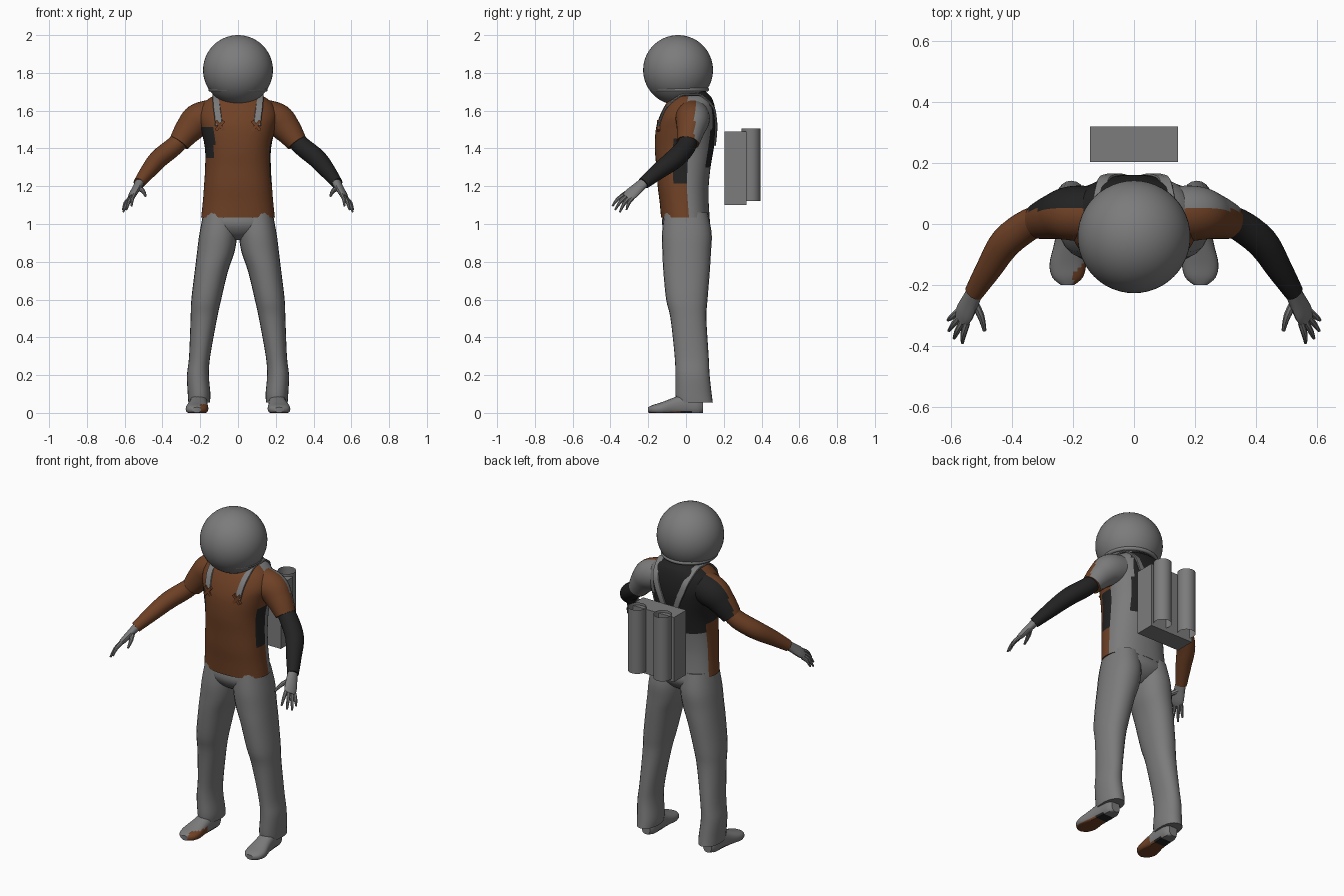
import bpy, bmesh, math
from mathutils import Vector, Matrix
from mathutils.bvhtree import BVHTree

if "Cube" in bpy.data.objects:
    bpy.data.objects.remove(bpy.data.objects["Cube"])

X, Y, Z = Vector((1, 0, 0)), Vector((0, 1, 0)), Vector((0, 0, 1))
GREY, BROWN, BLACK = 0, 1, 2
mats = []
for name, col in (("suit grey", (.2, .2, .2)), ("shirt brown", (.16, .053, .019)),
                  ("dark cloth", (.016, .016, .016))):
    m = bpy.data.materials.new(name)
    m.diffuse_color = (*col, 1)
    m.use_nodes = True
    m.node_tree.nodes["Principled BSDF"].inputs["Base Color"].default_value = m.diffuse_color
    mats.append(m)


def finish(name, bm, rule=GREY, angle=40):
    """Turn a bmesh into an object, colouring faces by a constant or a rule."""
    bmesh.ops.recalc_face_normals(bm, faces=bm.faces)
    for f in bm.faces:
        f.material_index = rule(f.calc_center_median(), f.normal) if callable(rule) else rule
    me = bpy.data.meshes.new(name)
    bm.to_mesh(me)
    bm.free()
    for m in mats:
        me.materials.append(m)
    me.shade_smooth()
    me.set_sharp_from_angle(angle=math.radians(angle))
    ob = bpy.data.objects.new(name, me)
    bpy.context.collection.objects.link(ob)
    return ob


def resample(secs, k):
    """Catmull-Rom interpolation of section tuples."""
    out = []
    for i in range(len(secs) - 1):
        p0, p1 = secs[max(i - 1, 0)], secs[i]
        p2, p3 = secs[i + 1], secs[min(i + 2, len(secs) - 1)]
        for j in range(k):
            t = j / k
            out.append([.5 * (2 * b + (c - a) * t + (2 * a - 5 * b + 4 * c - d) * t * t
                              + (3 * b - a - 3 * c + d) * t ** 3)
                        for a, b, c, d in zip(p0, p1, p2, p3)])
    return out + [list(secs[-1])]


def loft(name, secs, rule=GREY, axes=None, ref=Y, n=24, k=4, p=2.0, floor=False):
    """Skin (x, y, z, ra, rb) sections, on fixed axes or perpendicular to the path."""
    secs = resample(secs, k)
    pts = [Vector(s[:3]) for s in secs]
    bm = bmesh.new()
    rings = []
    for i, s in enumerate(secs):
        if axes:
            a, b = axes
        else:
            t = (pts[min(i + 1, len(pts) - 1)] - pts[max(i - 1, 0)]).normalized()
            a = (ref - t * ref.dot(t)).normalized()
            b = t.cross(a)
        ring = []
        for j in range(n):
            u = 2 * math.pi * j / n
            c, d = [math.copysign(abs(v) ** (2 / p), v) for v in (math.cos(u), math.sin(u))]
            co = pts[i] + a * (s[3] * c) + b * (s[4] * d)
            if floor:
                co.z = max(co.z, 0)
            ring.append(bm.verts.new(co))
        rings.append(ring)
    for r, q in zip(rings, rings[1:]):
        for j in range(n):
            bm.faces.new((r[j], r[(j + 1) % n], q[(j + 1) % n], q[j]))
    bm.faces.new(rings[0])
    bm.faces.new(rings[-1])
    return finish(name, bm, rule)


def body(rows):
    """(x, z, half width, y front, y back) rows to loft sections."""
    return [(x, (f + b) / 2, z, w, (b - f) / 2) for x, z, w, f, b in rows]


def box(name, size, loc, rule, rot=0, bevel=0):
    bm = bmesh.new()
    bmesh.ops.create_cube(bm, size=1, matrix=Matrix.Translation(loc) @ Matrix.Rotation(rot, 4, 'Y')
                          @ Matrix.Diagonal((*size, 1)))
    if bevel:
        bmesh.ops.bevel(bm, geom=bm.edges[:], offset=bevel, segments=1, affect='EDGES')
    return finish(name, bm, rule, 20)


# Shirt: brown front, dark upper back, grey lower and right back
def shirt_colour(c, n):
    if c.y < (.01 if c.x > 0 else .04):
        if c.x < -.125 and 1.35 < c.z < 1.51:
            return BLACK
        if c.x > .14 and 1.22 < c.z < 1.45 and c.y > -.07:
            return BLACK
        return BROWN
    return BLACK if c.z > 1.3 and c.x < .12 else GREY


torso = loft("shirt", body([
    (0, 1.035, .195, -.132, .125), (0, 1.12, .186, -.14, .12), (0, 1.2, .18, -.15, .12),
    (0, 1.3, .174, -.157, .13), (0, 1.4, .175, -.165, .147), (0, 1.5, .195, -.16, .16),
    (0, 1.57, .21, -.14, .16), (0, 1.63, .19, -.11, .15), (0, 1.67, .145, -.08, .135),
    (0, 1.69, .1, -.06, .115), (0, 1.75, .065, -.07, .06)]),
    shirt_colour, (X, Y), n=56, k=6, p=2.3)

# Trousers
loft("pelvis", body([(0, 1.06, .18, -.12, .118), (0, 1.0, .19, -.127, .128),
                     (0, .95, .13, -.1, .1), (0, .915, .04, -.05, .05)]), GREY, (X, Y), p=2.3)
leg_rows = [(.095, 1.06, .088, -.115, .115), (.104, .95, .1, -.127, .136),
            (.118, .85, .099, -.125, .132), (.141, .75, .088, -.12, .126),
            (.168, .6, .079, -.105, .114), (.181, .5, .07, -.082, .108),
            (.203, .3, .056, -.06, .12), (.212, .2, .058, -.056, .125),
            (.206, .1, .06, -.056, .136), (.206, .055, .057, -.05, .142)]


def shoe_colour(c, n):
    if n.z < -.6 or c.z < .006:
        return BROWN if c.y < -.03 else BLACK if c.y < .03 else GREY
    return BROWN if -.2 < c.x < 0 and c.y < -.06 and c.z < .045 else GREY


bvh = BVHTree.FromPolygons([v.co for v in torso.data.vertices],
                           [p.vertices[:] for p in torso.data.polygons])


def on_torso(x, other, direction):
    """Hit point on the shirt, looking along y or down z."""
    start = Vector((x, other, 3)) if direction.z else Vector((x, -2 * direction.y, other))
    hit, normal = bvh.ray_cast(start, direction)[:2]
    if normal.dot(direction) > 0:
        normal = -normal
    return hit + normal * .004


for s, side in ((-1, "left"), (1, "right")):
    def mir(rows):
        return [(s * r[0], *r[1:]) for r in rows]

    loft(side + "_trouser_leg", body(mir(leg_rows)), GREY, (X, Y), p=2.2)

    # Shoe, flat on the ground
    loft(side + "_shoe", mir([(.205, .09, .035, .028, .035), (.205, .06, .04, .043, .055),
                              (.207, 0, .045, .046, .06), (.211, -.06, .035, .05, .048),
                              (.217, -.13, .022, .06, .034), (.218, -.175, .018, .05, .024),
                              (.218, -.2, .016, .022, .014)]),
         shoe_colour, (X, Z), p=2.4, floor=True)

    # Short sleeve, forearm and cuff
    back = BLACK if s < 0 else GREY
    loft(side + "_sleeve", mir([(.08, .03, 1.58, .09, .085), (.2, .035, 1.553, .09, .09),
                                (.26, .025, 1.5, .075, .075), (.312, .01, 1.43, .06, .056)]),
         lambda c, n: back if c.y > .045 else BROWN, n=32, k=6)
    loft(side + "_arm", mir([(.28, .018, 1.47, .045, .045), (.34, 0, 1.41, .052, .05),
                             (.42, -.06, 1.345, .053, .05), (.475, -.145, 1.28, .044, .042),
                             (.525, -.225, 1.215, .033, .03)]),
         BLACK if s > 0 else BROWN)

    # Hand with four fingers and a thumb
    across = Vector((s * .5, .75, -.4)).normalized()
    loft(side + "_palm", mir([(.515, -.21, 1.23, .028, .025), (.535, -.25, 1.195, .033, .021),
                              (.555, -.29, 1.16, .038, .018), (.567, -.315, 1.14, .032, .012)]),
         ref=across, n=14)
    knuckle = Vector((s * .562, -.305, 1.145))
    tips = [(.563, -.39, 1.095), (.59, -.375, 1.075), (.607, -.35, 1.063), (.61, -.315, 1.075)]
    for i, tip in enumerate(tips):
        a = knuckle + across * (i - 1.5) * .018
        b = Vector((s * tip[0], *tip[1:]))
        mid = a.lerp(b, .5) + Vector((s * .004, -.004, .006))
        loft(f"{side}_finger_{i + 1}", [(*a, .011, .011), (*mid, .01, .01), (*b, .005, .005)],
             ref=across, n=8, k=3)
    loft(side + "_thumb", mir([(.53, -.25, 1.19, .015, .015), (.503, -.3, 1.175, .012, .012),
                               (.49, -.35, 1.148, .006, .006)]), ref=X, n=8, k=3)

    # Harness strap over the shoulder, meeting low on the back
    path = [on_torso(s * x, z, Y) for x, z in ((.1, 1.52), (.105, 1.57), (.112, 1.62))]
    path += [on_torso(s * .115, y, -Z) for y in (-.03, .03, .08)]
    path += [on_torso(s * x, z, -Y) for x, z in ((.1, 1.62), (.08, 1.56), (.055, 1.5), (.03, 1.42))]
    loft(side + "_strap", [(*q, .019, .006) for q in path], ref=X, n=8, k=3, p=5)

    # Crossed strap buckle
    q = on_torso(s * .095, 1.52, Y)
    for r in (-.7, .7):
        box(side + "_buckle", (.016, .016, .066), q, BROWN, r)

    # Open air tank
    bm = bmesh.new()
    bmesh.ops.create_cone(bm, cap_ends=False, segments=32, radius1=.05, radius2=.05, depth=.385,
                          matrix=Matrix.Translation((s * .085, .345, 1.313)))
    finish(side + "_air_tank", bm)

# Pack
box("backpack", (.288, .117, .39), (0, .262, 1.295), GREY)

# Helmet with a collar ring
bm = bmesh.new()
bmesh.ops.create_uvsphere(bm, u_segments=48, v_segments=28, radius=.185,
                          matrix=Matrix.Translation((0, -.042, 1.815)))
finish("helmet", bm)
ring = [(.147 * math.cos(i * math.pi / 24), -.035 + .147 * math.sin(i * math.pi / 24), 1.712,
         .011, .011) for i in range(49)]
loft("helmet_ring", ring, ref=Z, n=10, k=1)
